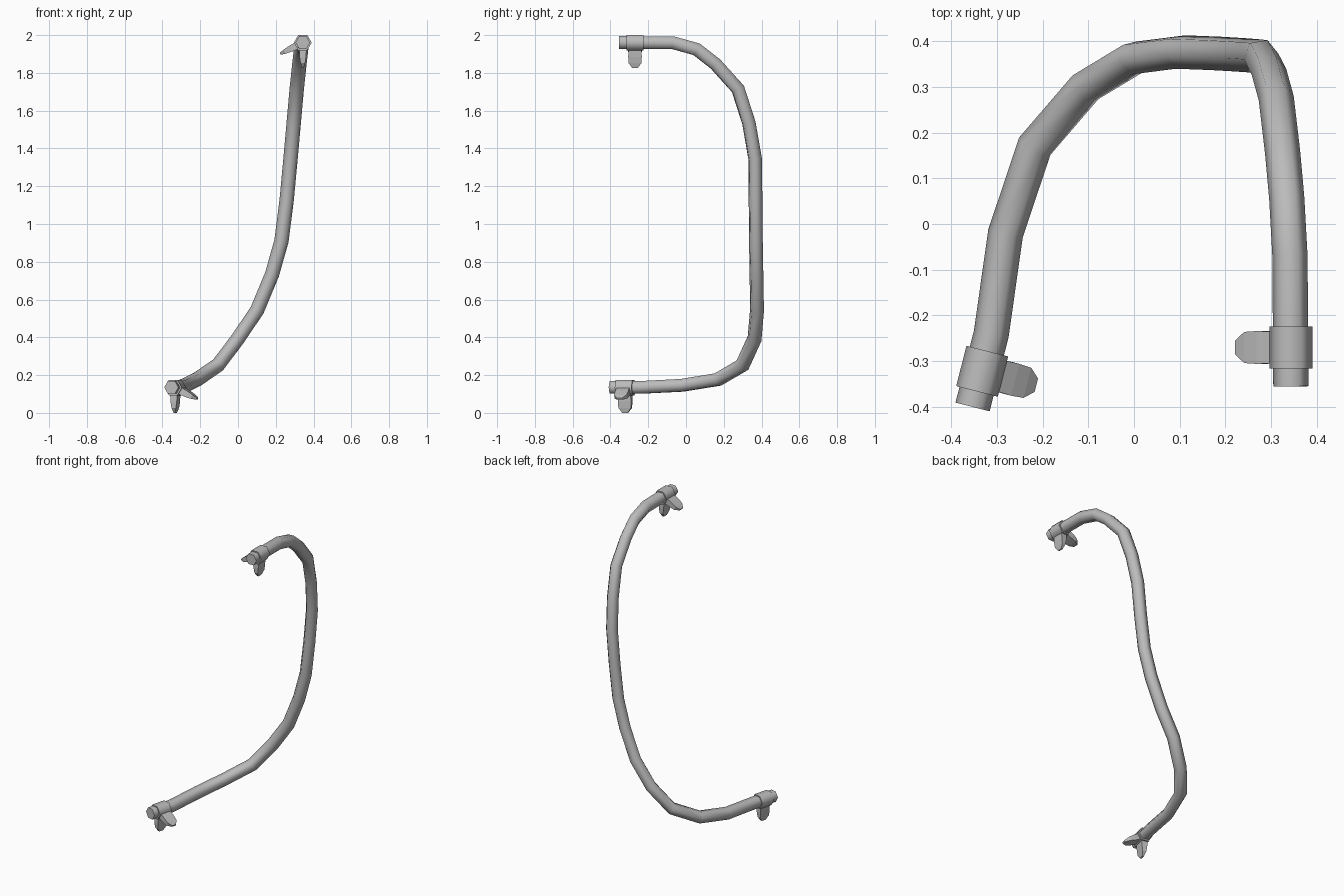
import bpy, bmesh, math
from mathutils import Vector, Matrix

if "Cube" in bpy.data.objects:
    bpy.data.objects.remove(bpy.data.objects["Cube"], do_unlink=True)

grey = bpy.data.materials.new("mid grey")
grey.use_nodes = True
grey.diffuse_color = (0.5, 0.5, 0.5, 1)
grey.node_tree.nodes["Principled BSDF"].inputs["Base Color"].default_value = (0.5, 0.5, 0.5, 1)


def loft(name, rings, smooth):
    """Skin a list of equal point rings and cap both ends."""
    bm = bmesh.new()
    loops = [[bm.verts.new(p) for p in ring] for ring in rings]
    n = len(loops[0])
    for a, b in zip(loops, loops[1:]):
        for i in range(n):
            j = (i + 1) % n
            bm.faces.new((a[i], a[j], b[j], b[i]))
    bm.faces.new(loops[0])
    bm.faces.new(loops[-1])
    bmesh.ops.recalc_face_normals(bm, faces=bm.faces)
    mesh = bpy.data.meshes.new(name)
    bm.to_mesh(mesh)
    bm.free()
    mesh.materials.append(grey)
    obj = bpy.data.objects.new(name, mesh)
    bpy.context.collection.objects.link(obj)
    if smooth:
        bpy.ops.object.select_all(action='DESELECT')
        obj.select_set(True)
        bpy.context.view_layer.objects.active = obj
        bpy.ops.object.shade_smooth_by_angle(angle=math.radians(70))
    return obj


def hexagon(centre, side, up, radius):
    angles = [math.tau * i / 6 for i in range(6)]
    return [centre + radius * (side * math.cos(a) + up * math.sin(a)) for a in angles]


# Hose centre line, from the upper end to the lower end
path = [Vector(p) for p in (
    (.343, -.355, 1.961), (.341, -.07, 1.96), (.334, .056, 1.925),
    (.325, .156, 1.847), (.311, .275, 1.715), (.295, .333, 1.535),
    (.278, .366, 1.345), (.258, .368, 1.13), (.23, .37, .909),
    (.18, .373, .733), (.102, .376, .545), (0, .363, .393),
    (-.106, .299, .253), (-.217, .17, .177), (-.281, -.021, .146),
    (-.312, -.24, .135), (-.353, -.4, .135))]

# Carry the cross-section along the path without twisting
steps = [(b - a).normalized() for a, b in zip(path, path[1:])]
tangents = [steps[0]] + [(a + b).normalized() for a, b in zip(steps, steps[1:])] + [steps[-1]]
side = Vector((1, 0, 0))
sides = []
for i, t in enumerate(tangents):
    if i:
        side = tangents[i - 1].rotation_difference(t) @ side
    side = (side - t * side.dot(t)).normalized()
    sides.append(side.copy())

# Ease in a small turn so the lower end also has level corners
level = tangents[-1].cross(Vector((0, 0, 1))).normalized()
off = math.atan2(tangents[-1].dot(sides[-1].cross(level)), sides[-1].dot(level))
step = math.pi / 3
off -= step * round(off / step)
rings = []
for i, (p, t, s) in enumerate(zip(path, tangents, sides)):
    s = Matrix.Rotation(off * i / (len(path) - 1), 3, t) @ s
    ring = hexagon(p, s, t.cross(s), .0385)
    if 0 < i < len(path) - 1:
        # Mitre the bend so the hose keeps its thickness
        bend = (steps[i] - steps[i - 1]).normalized()
        grow = 1 / max(.8, steps[i].dot(t)) - 1
        ring = [q + bend * (q - p).dot(bend) * grow for q in ring]
    rings.append(ring)
loft("hose", rings, True)


def clamp(prefix, centre, axis, wing_side):
    """Hexagonal collar with one hanging wing and one sideways wing."""
    across = axis.cross(Vector((0, 0, 1))).normalized()
    if across.x * wing_side < 0:
        across = -across
    up = Vector((0, 0, 1))
    ends = [hexagon(centre + axis * d, across, up, .047) for d in (-.0455, .0455)]
    loft(prefix + "_clamp_collar", ends, True)
    directions = (("hanging", -up), ("sideways", (across * .121 - up * .06).normalized()))
    for label, out in directions:
        thick = axis.cross(out).normalized()
        sections = []
        for reach, width, depth in ((.02, .034, .02), (.075, .036, .017),
                                    (.108, .034, .012), (.134, .015, .005)):
            c = centre + out * reach
            sections.append([c + axis * width * a + thick * depth * b
                             for a, b in ((-1, -1), (1, -1), (1, 1), (-1, 1))])
        loft(prefix + "_clamp_" + label + "_wing", sections, False)


clamp("upper", Vector((.343, -.27, 1.96)), Vector((0, 1, 0)), -1)
clamp("lower", Vector((-.332, -.322, .134)), -steps[-1], 1)
